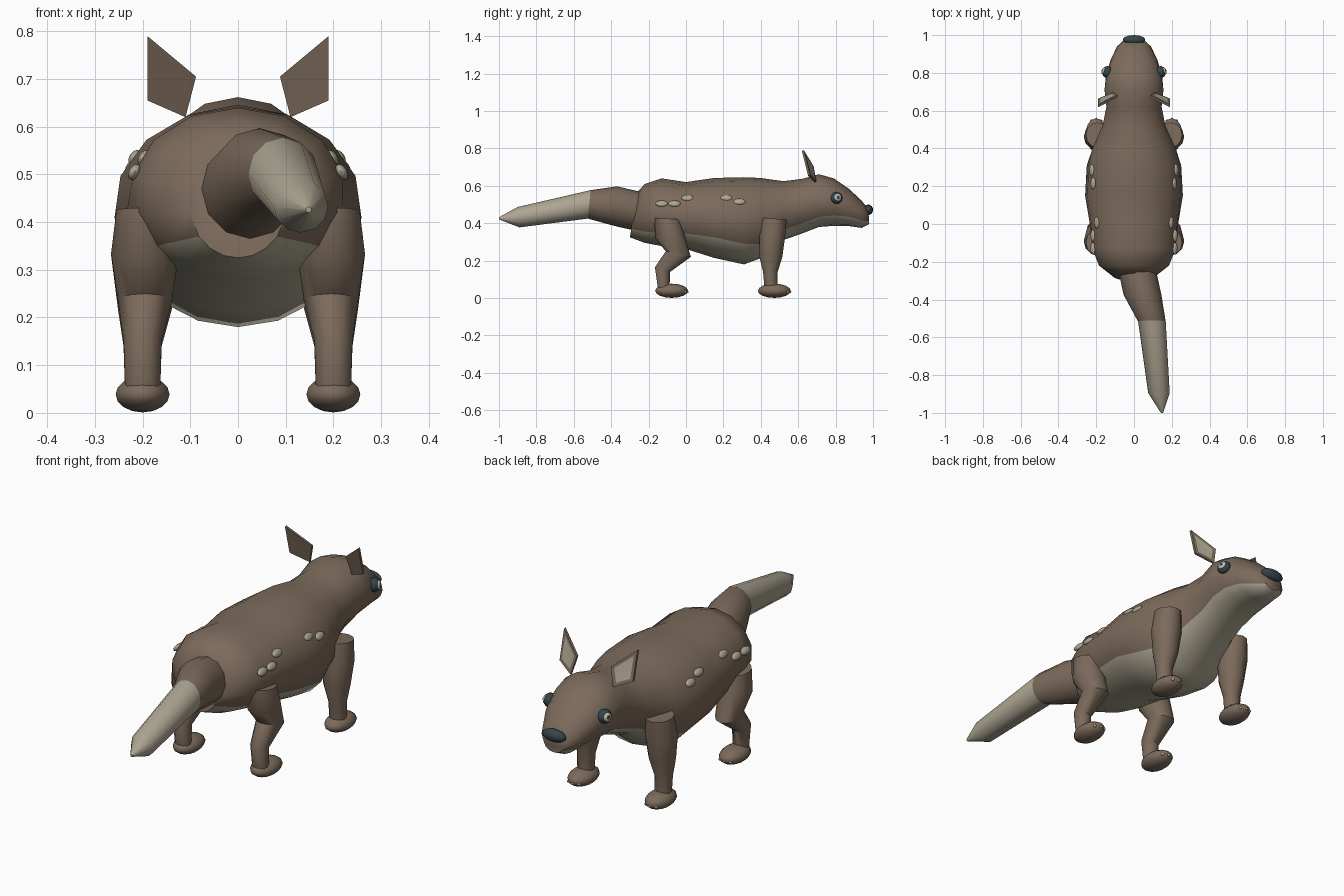
import bpy, bmesh, math
from mathutils import Vector, Matrix
from mathutils.bvhtree import BVHTree

cube = bpy.data.objects.get("Cube")
if cube:
    bpy.data.objects.remove(cube, do_unlink=True)


def material(name, rgb):
    m = bpy.data.materials.new(name)
    m.use_nodes = True
    m.diffuse_color = (*rgb, 1)
    m.node_tree.nodes["Principled BSDF"].inputs["Base Color"].default_value = (*rgb, 1)
    return m


BROWN = material("brown fur", (0.20, 0.145, 0.105))
CREAM = material("cream fur", (0.42, 0.38, 0.29))
DARK = material("dark slate", (0.035, 0.06, 0.07))
PALE = material("pale eye", (0.55, 0.55, 0.47))


def finish(name, bm, mats, angle=45):
    bmesh.ops.recalc_face_normals(bm, faces=bm.faces)
    for f in bm.faces:
        f.smooth = True
    me = bpy.data.meshes.new(name)
    bm.to_mesh(me)
    bm.free()
    for m in mats:
        me.materials.append(m)
    me.set_sharp_from_angle(angle=math.radians(angle))
    ob = bpy.data.objects.new(name, me)
    bpy.context.collection.objects.link(ob)
    return ob


def loft(name, rings, mats, rule, upper=6, lower=6):
    """Skin elliptical rings: (low y, low z, high y, high z, centre x, half width, seam z)."""
    bm = bmesh.new()
    loops = []
    for y1, z1, y2, z2, cx, hw, *seam in rings:
        lo, hi = Vector((0, y1, z1)), Vector((0, y2, z2))
        t0 = math.asin(2 * (seam[0] - z1) / (z2 - z1) - 1) if seam else 0
        up, down = math.pi - 2 * t0, math.pi + 2 * t0
        angles = [t0 + up * i / upper for i in range(upper)]
        angles += [math.pi - t0 + down * i / lower for i in range(lower)]
        loops.append([bm.verts.new((lo + hi) / 2 + (hi - lo) / 2 * math.sin(t)
                                   + Vector((cx + hw * math.cos(t), 0, 0))) for t in angles])
    n = upper + lower
    for s in range(len(loops) - 1):
        a, b = loops[s], loops[s + 1]
        for k in range(n):
            j = (k + 1) % n
            bm.faces.new((a[k], a[j], b[j], b[k])).material_index = rule(s, k)
    bm.faces.new(loops[0])
    bm.faces.new(loops[-1]).material_index = rule(len(loops), 0)
    return finish(name, bm, mats)


def blob(name, centre, radii, mat, turn=None):
    bm = bmesh.new()
    bmesh.ops.create_uvsphere(bm, u_segments=14, v_segments=8, radius=1)
    m = Matrix.Translation(centre) @ (turn or Matrix()) @ Matrix.Diagonal((*radii, 1))
    bmesh.ops.transform(bm, matrix=m, verts=bm.verts)
    return finish(name, bm, [mat], 60)


# Body and head, from rump to muzzle, with a cream underside
UPPER = 10
profile = [  # y, top, bottom, half width, seam height
    (-0.22, 0.61, 0.295, 0.19, 0.355), (-0.13, 0.64, 0.278, 0.226, 0.347),
    (0.0, 0.62, 0.262, 0.236, 0.345), (0.15, 0.642, 0.215, 0.26, 0.325),
    (0.31, 0.646, 0.18, 0.252, 0.29), (0.40, 0.642, 0.213, 0.226, 0.29),
    (0.52, 0.625, 0.31, 0.17, 0.365), (0.62, 0.637, 0.345, 0.15, 0.40),
    (0.71, 0.662, 0.38, 0.16, 0.433), (0.79, 0.64, 0.386, 0.15, 0.442),
    (0.87, 0.585, 0.385, 0.124, 0.435), (0.94, 0.52, 0.375, 0.09, 0.415)]
body_rings = [(-0.30, 0.325, -0.262, 0.565, 0, 0.105, 0.37)]
body_rings += [(y, b, y, t, 0, w, s) for y, t, b, w, s in profile]
body_rings += [(0.98, 0.395, 0.975, 0.475, 0, 0.052, 0.41)]
body = loft("body", body_rings, [BROWN, CREAM],
            lambda s, k: int(k >= UPPER), UPPER, 6)

# Tail, swung to one side, with a cream end
loft("tail", [(-0.27, 0.36, -0.25, 0.57, 0.02, 0.1), (-0.38, 0.385, -0.37, 0.597, 0.045, 0.1),
              (-0.525, 0.425, -0.51, 0.577, 0.095, 0.073), (-0.89, 0.378, -0.90, 0.487, 0.132, 0.057),
              (-0.999, 0.42, -1.0, 0.432, 0.148, 0.006)],
     [BROWN, CREAM], lambda s, k: int(s >= 2))

# Legs: (back y, back z, front y, front z, x, half width)
front_leg = [(0.405, 0.43, 0.538, 0.42, 0.195, 0.06), (0.392, 0.33, 0.53, 0.33, 0.195, 0.071),
             (0.392, 0.22, 0.515, 0.22, 0.195, 0.057), (0.412, 0.14, 0.49, 0.14, 0.2, 0.04),
             (0.42, 0.05, 0.49, 0.05, 0.2, 0.037)]
hind_leg = [(-0.168, 0.43, -0.03, 0.42, 0.195, 0.06), (-0.166, 0.32, -0.012, 0.35, 0.195, 0.071),
            (-0.108, 0.25, 0.026, 0.22, 0.195, 0.057), (-0.166, 0.165, -0.085, 0.14, 0.2, 0.04),
            (-0.15, 0.05, -0.088, 0.05, 0.2, 0.037)]

# Outline of an ear as x and z, leaning back and outward
ear_outline = [(0.11, 0.62), (0.19, 0.655), (0.19, 0.79), (0.088, 0.705)]


def ear(name, side):
    bm = bmesh.new()
    rim = [Vector((x, 0.70 - 0.3 * (x - 0.1) - 0.25 * (z - 0.62), z)) for x, z in ear_outline]
    mid = sum(rim, Vector()) / 4
    back = Vector((0, -0.012, 0))

    def add(points):
        return [bm.verts.new((p.x * side, p.y, p.z)) for p in points]

    front = add(rim)
    rear = add([p + back for p in rim])
    inner = add([mid + (p - mid) * 0.72 for p in rim])
    pit = add([mid + back * 0.8])[0]
    bm.faces.new(rear)
    for i in range(4):
        j = (i + 1) % 4
        bm.faces.new((front[i], front[j], rear[j], rear[i]))
        bm.faces.new((front[i], front[j], inner[j], inner[i]))
        bm.faces.new((inner[i], inner[j], pit)).material_index = 1
    finish(name, bm, [BROWN, CREAM], 20)


tree = BVHTree.FromPolygons([v.co for v in body.data.vertices],
                            [list(p.vertices) for p in body.data.polygons])
spots = [(-0.13, 0.505), (-0.062, 0.505), (0.008, 0.535), (0.215, 0.535), (0.285, 0.515)]

for side, word in ((1, "left"), (-1, "right")):
    for part, rings, foot_y in (("front", front_leg, 0.472), ("hind", hind_leg, -0.077)):
        loft(f"{word}_{part}_leg", [(*r[:4], r[4] * side, r[5]) for r in rings],
             [BROWN], lambda s, k: 0)
        blob(f"{word}_{part}_foot", (0.2 * side, foot_y, 0.039), (0.058, 0.088, 0.038), BROWN)
        for i in (-1, 0, 1):
            blob(f"{word}_{part}_claw", (0.2 * side + 0.026 * i, foot_y + 0.08 - 0.01 * abs(i), 0.033),
                 (0.007, 0.011, 0.007), CREAM)
    ear(f"{word}_ear", side)

    # Eye: dark ball, pale iris, dark pupil, facing outward and a little forward
    look = Vector((side, 0.35, 0.15)).normalized()
    turn = look.to_track_quat('Z', 'Y').to_matrix().to_4x4()
    eye = Vector((0.142 * side, 0.805, 0.535))
    for name, out, size, depth, mat in (("eye", 0, 0.032, 0.026, DARK),
                                        ("iris", 0.02, 0.02, 0.009, PALE),
                                        ("pupil", 0.027, 0.009, 0.004, DARK)):
        blob(f"{word}_{name}", eye + look * out, (size, size, depth), mat, turn)

    # Flank spots lying on the fur
    for y, z in spots:
        p, n, *_ = tree.ray_cast(Vector((side, y, z)), Vector((-side, 0, 0)))
        lie = Matrix.Rotation(-side * math.atan2(n.z, abs(n.x)), 4, 'Y')
        blob(f"{word}_spot", p, (0.012, 0.033, 0.018), CREAM, lie)

# Nose
blob("nose", (0, 0.975, 0.472), (0.06, 0.025, 0.028), DARK)
